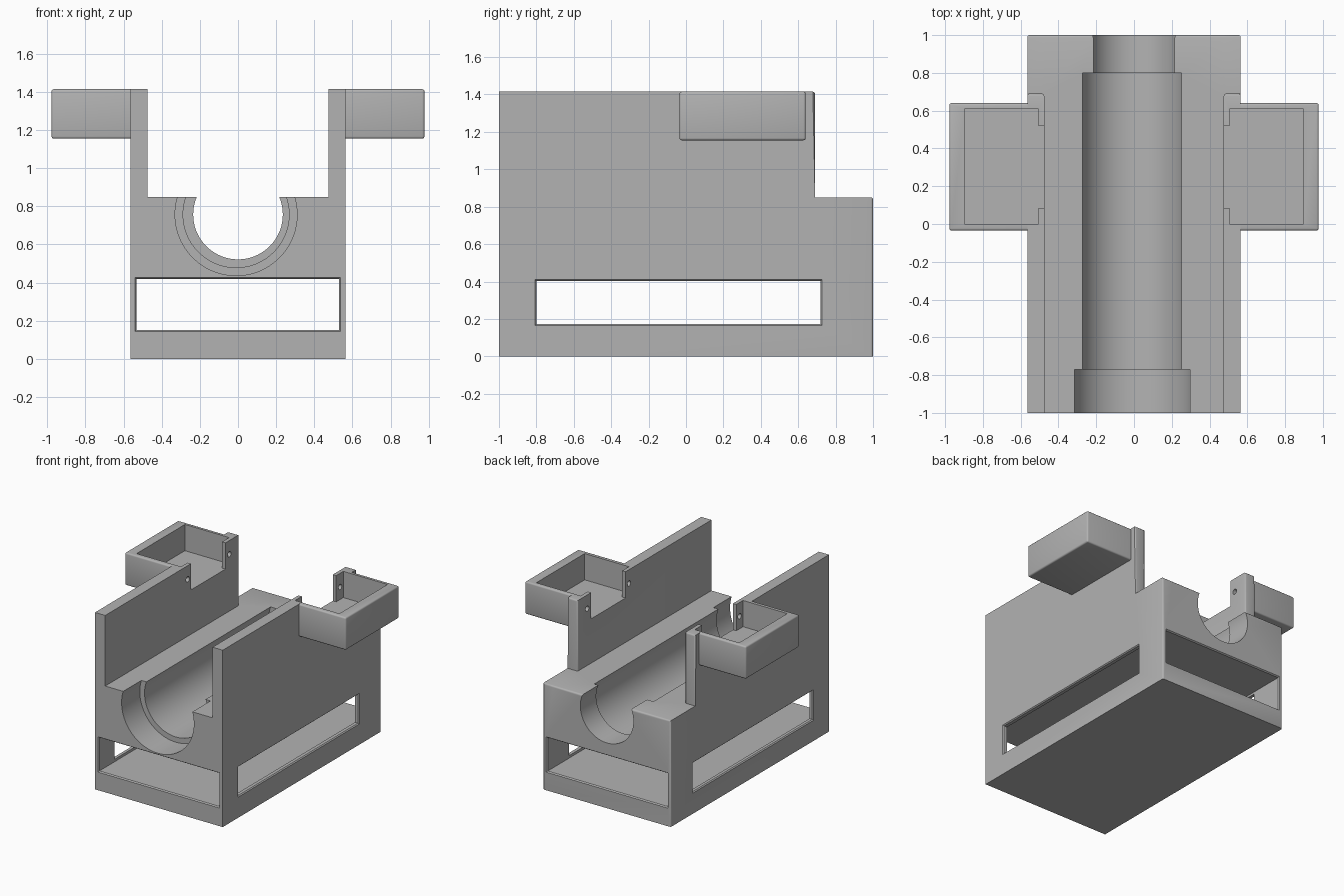
import bpy, bmesh, math
from mathutils import Matrix

if "Cube" in bpy.data.objects:
    bpy.data.objects.remove(bpy.data.objects["Cube"])

grey = bpy.data.materials.new("plain_grey")
grey.diffuse_color = (0.45, 0.45, 0.45, 1)
grey.use_nodes = True
grey.node_tree.nodes["Principled BSDF"].inputs["Base Color"].default_value = grey.diffuse_color


def finish(bm, name):
    bmesh.ops.recalc_face_normals(bm, faces=bm.faces)
    me = bpy.data.meshes.new(name)
    bm.to_mesh(me)
    bm.free()
    ob = bpy.data.objects.new(name, me)
    bpy.context.collection.objects.link(ob)
    me.materials.append(grey)
    return ob


def box(name, x, y, z):
    bm = bmesh.new()
    bmesh.ops.create_cube(bm, size=1)
    for v in bm.verts:
        v.co = [r[0] if c < 0 else r[1] for c, r in zip(v.co, (x, y, z))]
    return finish(bm, name)


def cylinder(name, centre, radius, length, axis, sides):
    bm = bmesh.new()
    rot = Matrix.Rotation(math.pi / 2, 4, axis)
    bmesh.ops.create_cone(bm, cap_ends=True, segments=sides, radius1=radius,
                          radius2=radius, depth=length,
                          matrix=Matrix.Translation(centre) @ rot)
    return finish(bm, name)


def flare(name, x, y, z, axis, end, grow=0.008):
    """Tapered block that chamfers a slot mouth at +/-end along an axis."""
    ob = box(name, x, y, z)
    mid = [sum(r) / 2 for r in (x, y, z)]
    for v in ob.data.vertices:
        if abs(v.co[axis]) > end:
            for k in range(3):
                if k != axis:
                    v.co[k] += math.copysign(grow, v.co[k] - mid[k])
    return ob


def cut(ob, *cutters):
    bpy.context.view_layer.objects.active = ob
    for c in cutters:
        m = ob.modifiers.new("cut", 'BOOLEAN')
        m.operation = 'DIFFERENCE'
        m.solver = 'EXACT'
        m.object = c
        bpy.ops.object.modifier_apply(modifier=m.name)


def discard(*obs):
    for o in obs:
        bpy.data.objects.remove(o, do_unlink=True)


def round_edges(ob, rule, width=0.012):
    bm = bmesh.new()
    bm.from_mesh(ob.data)
    edges = [e for e in bm.edges if rule(e.verts[0].co, e.verts[1].co)]
    bmesh.ops.bevel(bm, geom=edges, offset=width, segments=3, profile=0.5,
                    affect='EDGES')
    bm.to_mesh(ob.data)
    bm.free()


def smooth(ob):
    bpy.ops.object.select_all(action='DESELECT')
    ob.select_set(True)
    bpy.context.view_layer.objects.active = ob
    bpy.ops.object.shade_smooth_by_angle(angle=math.radians(35))


# Body: block with a trough between two tall side walls and a low back end
W, WALL, DECK, TOP, STEP = 0.565, 0.475, 0.85, 1.415, 0.69
body = box("cradle_body", (-W, W), (-1, 1), (0, TOP))
shape = [box("trough_cutter", (-WALL, WALL), (-1.2, 1.2), (DECK, 1.6)),
         box("back_step_cutter", (-1, 1), (STEP, 1.2), (DECK, 1.6))]
cut(body, *shape)
discard(*shape)


# Rounded back edges of the block and of the walls
def back_edge(a, b):
    near = lambda v, y: abs(v.y - y) < 1e-3
    if near(a, 1) and near(b, 1):
        return max(a.z, b.z) > 0.01
    return near(a, STEP) and near(b, STEP) and max(a.z, b.z) > DECK + 0.01


round_edges(body, back_edge)

# Stepped bore, wide slot along the length and window across the width
C = 0.757
cutters = [
    cylinder("rear_bore", (0, 0.9, C), 0.235, 0.6, 'X', 96),
    cylinder("main_bore", (-0.01, 0.015, C), 0.278, 1.57, 'X', 96),
    cylinder("front_bore", (-0.01, -0.985, C), 0.32, 0.43, 'X', 96),
    box("long_slot", (-0.533, 0.53), (-1.2, 1.2), (0.152, 0.42)),
    box("side_window", (-1, 1), (-0.8, 0.72), (0.172, 0.403)),
]
# Chamfered slot mouths
for s in (-1, 1):
    ys = sorted((s * 0.99, s * 1.001))
    xs = sorted((s * 0.557, s * 0.566))
    cutters.append(flare("slot_mouth", (-0.533, 0.53), ys, (0.152, 0.42), 1, 0.995))
    cutters.append(flare("window_mouth", xs, (-0.8, 0.72), (0.172, 0.403), 0, 0.561))
cut(body, *cutters)
discard(*cutters)

# Side trays, opening through the walls between two drilled tabs
for s, side in ((-1, "left"), (1, "right")):
    span = lambda a, b: tuple(sorted((s * a, s * b)))
    tray = box(side + "_tray", span(W, 0.978), (-0.035, 0.64), (1.155, TOP))
    round_edges(tray, lambda a, b: abs(a.x) > W + 0.01 or abs(b.x) > W + 0.01)
    pocket = box("pocket_cutter", span(0.505, 0.897), (0, 0.61), (1.205, 1.6))
    notch = box("notch_cutter", span(0.4, 0.53), (0.085, 0.52), (1.205, 1.6))
    holes = [cylinder("hole_cutter", (s * 0.48, y, 1.305), 0.021, 0.08, 'Y', 24)
             for y in (0.043, 0.57)]
    cut(tray, pocket)
    cut(body, pocket, notch, *holes)
    discard(pocket, notch, *holes)
    smooth(tray)

smooth(body)
